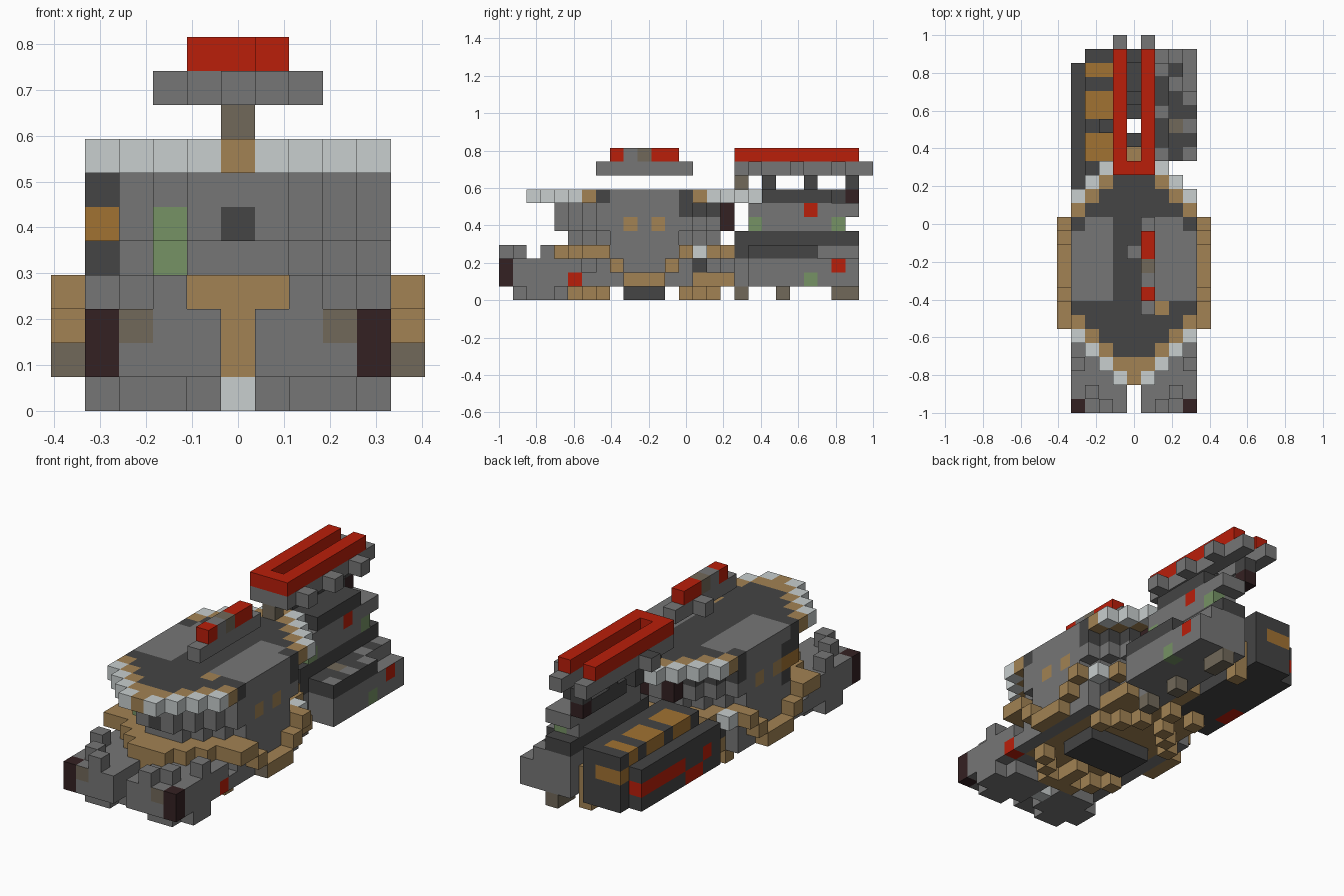
import bpy
import bmesh

if "Cube" in bpy.data.objects:
    bpy.data.objects.remove(bpy.data.objects["Cube"])

V = 2 / 27          # edge of one block
cells = {}          # (i, j, k) -> [part, colour]
faces = {}          # (block, side) -> colour of one painted face
LEFT, FRONT, TOP = (0, 1), (1, 0), (2, 1)

PALETTE = {
    "grey": (.18, .18, .18),
    "dark_grey": (.058, .058, .058),
    "pale_grey": (.58, .62, .62),
    "tan": (.36, .225, .087),
    "taupe": (.165, .14, .1),
    "maroon": (.034, .015, .016),
    "red": (.49, .013, .003),
    "green": (.18, .29, .13),
    "orange": (.355, .168, .032),
}
names = list(PALETTE)
mats = []
for name, rgb in PALETTE.items():
    m = bpy.data.materials.new(name)
    m.use_nodes = True
    m.diffuse_color = (*rgb, 1)
    bsdf = m.node_tree.nodes["Principled BSDF"]
    bsdf.inputs["Base Color"].default_value = (*rgb, 1)
    bsdf.inputs["Roughness"].default_value = .9
    mats.append(m)


def blocks(*ranges):
    """All block positions in the given x, y and z ranges."""
    xs, ys, zs = [range(r[0], r[1] + 1) if isinstance(r, tuple) else (r,) for r in ranges]
    return [(i, j, k) for i in xs for j in ys for k in zs]


def fill(part, x, y, z, colour, mirror=False):
    """Fill a range of blocks, optionally on both sides."""
    for i, j, k in blocks(x, y, z):
        cells[i, j, k] = [part, colour]
        if mirror:
            cells[-i, j, k] = [part, colour]


def paint(x, y, z, colour, side=None):
    """Recolour existing blocks, or only one side of them."""
    for pos in blocks(x, y, z):
        if side:
            faces[pos, side] = colour
        elif pos in cells:
            cells[pos][1] = colour


def oval(part, first, k, colour):
    """Pointed oval layer, symmetric fore and aft about row 10."""
    for j in range(first, 21 - first):
        w = min(4, 1 + min(j - first, 20 - first - j))
        fill(part, (-w, w), j, k, colour)


# Belly, with diagonal arms below it
fill("belly", (-3, 3), (5, 16), 1, "tan")
for n in (1, 2, 3):
    fill("belly", n, 4 + n, 0, "tan", True)
    fill("belly", n, 16 - n, 0, "tan", True)
    fill("belly", 0, 4 + n, 0, "tan")
fill("belly_plate", (-2, 2), (9, 11), 0, "dark_grey")
oval("lower_hull", 4, 2, "grey")
fill("lower_hull", 4, (6, 13), 1, "grey", True)

# Keel between the rear pods
fill("keel", 0, (17, 19), (1, 2), "tan")
fill("keel", 0, 17, 0, "tan")
fill("keel", 0, 24, (0, 2), "tan")

# Front pods
fill("front_pod", (1, 4), (0, 5), (1, 2), "grey", True)
fill("front_pod", (2, 3), (1, 4), 0, "grey", True)
fill("front_pod", 4, (2, 3), 0, "grey", True)
fill("front_pod", 1, (2, 4), 0, "grey", True)
fill("front_pod", 4, 0, (1, 2), "maroon", True)
for i, j in ((3, 1), (2, 0), (4, 3)):
    fill("front_pod", i, j, 3, "grey", True)
for i in (-3, 3):
    paint(i, 0, 2, "taupe", FRONT)
paint(4, 5, 1, "red")
fill("front_stem", 0, 3, (1, 2), "tan")
fill("front_stem", 0, 3, 0, "pale_grey")

# Skirt around the hull, dipping down at mid length
for j in range(3, 17):
    w = 1 if j == 3 else min(4, j - 2, 18 - j)
    fill("skirt", (-w, w), j, 3, "tan")
for y, z in (((6, 7), 3), (8, 2), ((9, 11), 1), (12, 2), (13, 3)):
    fill("skirt", 5, y, z, "tan", True)
paint((-4, 4), (8, 12), 3, "grey")
paint((-4, 4), 14, 2, "dark_grey")
for s in (-1, 1):
    paint(s * 4, 14, 3, "pale_grey")
    paint(s * 5, 9, 1, "taupe", FRONT)

# Upper hull, flaring towards the deck
oval("hull", 5, 4, "grey")
oval("hull", 4, 5, "grey")
oval("hull", 4, 6, "grey")
oval("deck", 2, 7, "dark_grey")
paint((-4, 4), (13, 15), 6, "dark_grey")
for s in (-1, 1):
    paint(s, 16, (5, 6), "maroon")
    for j in (9, 11):
        paint(s * 4, j, 5, "tan")
paint(-4, (7, 8), (4, 6), "dark_grey")
paint(-4, (7, 8), 5, "orange")
paint(-2, (4, 6), (4, 5), "green")
paint(0, 4, 5, "dark_grey")

# Deck markings: pale rim, tan inner rim, grey side panels
for (i, j, k), c in cells.items():
    if c[0] != "deck":
        continue
    w = 1 + min(j - 2, 18 - j)
    if abs(i) == w and w <= 4:
        c[1] = "pale_grey"
    elif abs(i) == w - 1 or w == 2:
        c[1] = "tan"
    elif abs(i) >= 2 and 8 <= j <= (12 if abs(i) == 4 else 13):
        c[1] = "grey"
paint(2, 7, 7, "tan")

# Small gun floating over the deck
fill("deck_gun", 1, (7, 13), 9, "grey")
fill("deck_gun", 0, 11, 9, "grey")
fill("deck_gun", 1, (8, 12), 10, "red")
paint(1, 9, 10, "grey")
paint(1, 10, 10, "taupe")

# Rear pod with raised, orange-panelled top
fill("orange_pod", -4, (16, 24), (1, 3), "dark_grey")
fill("orange_pod", (-3, -1), (17, 25), (1, 4), "dark_grey")
for y in ((18, 19), (21, 22), 24):
    paint((-3, -2), y, 4, "orange")
paint((-3, -2), 25, 3, "orange")
paint(-4, (20, 24), 2, "red")
paint(-4, (18, 19), 1, "red")
paint(-4, 17, 2, "red")

# Rear pod with stepped top
fill("stepped_pod", (1, 2), (17, 25), (1, 3), "grey")
fill("stepped_pod", (3, 4), (18, 25), (1, 2), "grey")
fill("stepped_pod", (3, 4), (18, 22), 3, "dark_grey")
fill("stepped_pod", 3, (23, 25), 3, "grey")
fill("stepped_pod", (1, 2), (17, 25), 4, "dark_grey")
paint(2, 17, 3, "dark_grey")
for j in (18, 20, 22):
    paint(4, j, 3, "grey", TOP)
paint(3, 20, 3, "taupe", TOP)
paint(3, 24, 3, "dark_grey", TOP)
paint(4, 22, 1, "green")
paint(4, 24, 2, "red", LEFT)
for j in (17, 20, 24, 25):
    fill("pegs", 2, j, 0, "taupe")
fill("pegs", -2, 17, 0, "tan")

# Scaffold above the stepped pod
fill("scaffold", (1, 2), (18, 24), 5, "grey")
fill("scaffold", (1, 2), (18, 25), 6, "grey")
fill("scaffold", (1, 2), (19, 23), 7, "dark_grey")
for j, k, colour in ((18, 5, "green"), (24, 5, "green"), (22, 6, "red")):
    paint(2, j, k, colour)
fill("scaffold", 0, 19, 7, "dark_grey")
fill("scaffold", 0, (21, 24), 7, "dark_grey")

# Twin rail launcher on centre posts
fill("post", 0, 17, 8, "taupe")
for j in (19, 22, 25):
    fill("post", 0, j, 8, "dark_grey")
fill("post", 0, 25, 7, "maroon")
fill("rail_base", 1, (17, 26), 9, "grey", True)
fill("rail_base", 0, 17, 9, "grey")
fill("rail_base", -2, 20, 9, "grey")
paint(-2, 20, 9, "dark_grey", TOP)
for j in (18, 21, 24):
    fill("rail_base", 2, j, 9, "grey")
fill("rails", 1, (17, 25), 10, "red", True)
fill("rails", 0, 17, 10, "red")

# Turn the blocks into meshes, keeping outer faces only
for part in sorted({c[0] for c in cells.values()}):
    bm = bmesh.new()
    for pos, (owner, colour) in cells.items():
        for a, s in [(a, s) for a in range(3) for s in (0, 1)]:
            near = list(pos)
            near[a] += 2 * s - 1
            if owner != part or tuple(near) in cells:
                continue
            loop = []
            for p, q in ((0, 0), (1, 0), (1, 1), (0, 1)):
                co = list(pos)
                co[a] += s
                co[(a + 1) % 3] += p
                co[(a + 2) % 3] += q
                loop.append(bm.verts.new(((co[0] - .5) * V, (co[1] - 13.5) * V, co[2] * V)))
            face = bm.faces.new(loop if s else loop[::-1])
            face.material_index = names.index(faces.get((pos, (a, s)), colour))
    bmesh.ops.remove_doubles(bm, verts=bm.verts, dist=V / 100)
    mesh = bpy.data.meshes.new(part)
    bm.to_mesh(mesh)
    bm.free()
    for m in mats:
        mesh.materials.append(m)
    bpy.context.collection.objects.link(bpy.data.objects.new(part, mesh))
